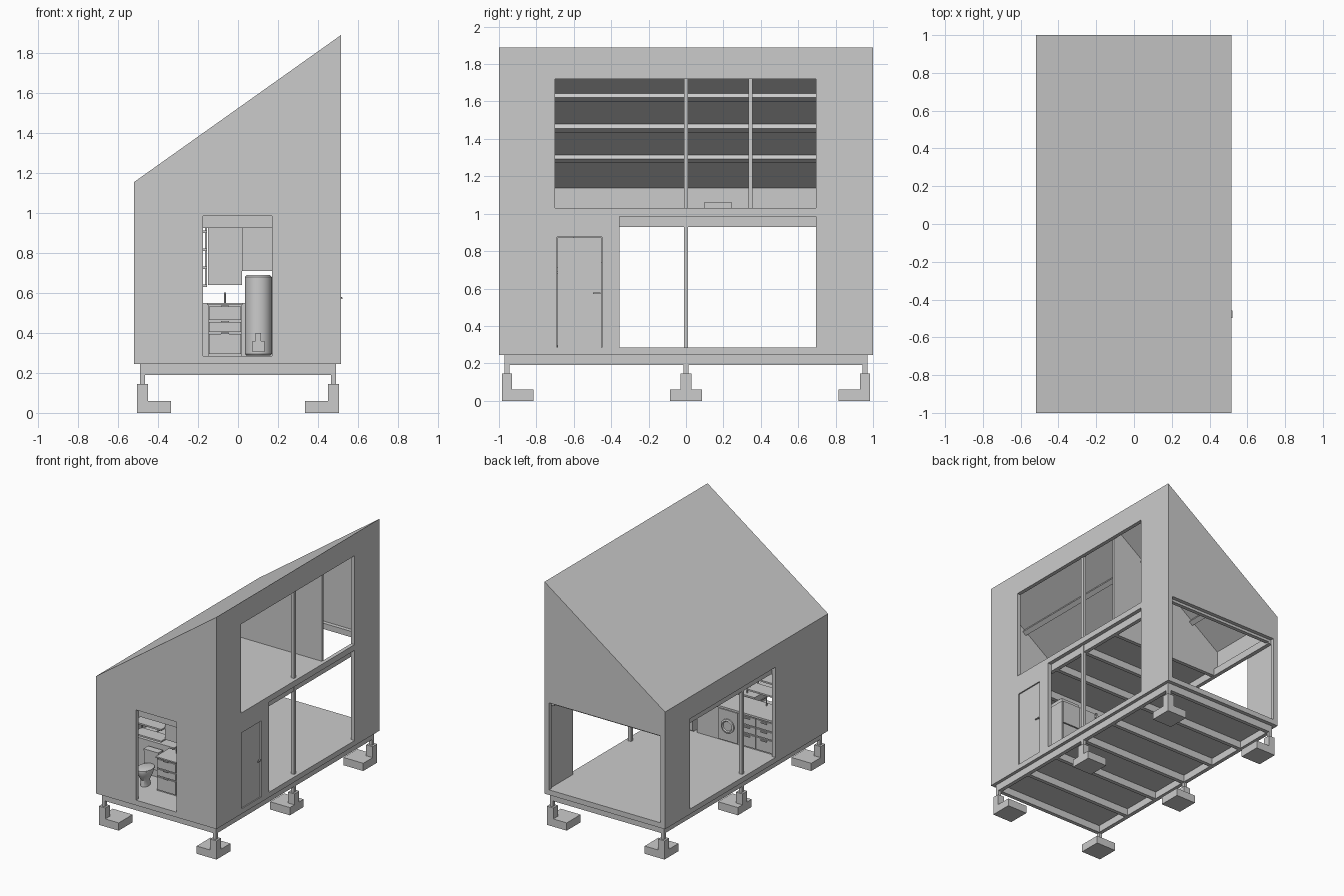
import bpy, bmesh, math
from mathutils import Vector

if "Cube" in bpy.data.objects:
    bpy.data.objects.remove(bpy.data.objects["Cube"])


def finish(name, bm, smooth=False):
    bmesh.ops.recalc_face_normals(bm, faces=bm.faces)
    me = bpy.data.meshes.new(name)
    bm.to_mesh(me)
    bm.free()
    ob = bpy.data.objects.new(name, me)
    bpy.context.collection.objects.link(ob)
    if smooth:
        bpy.ops.object.select_all(action='DESELECT')
        ob.select_set(True)
        bpy.context.view_layer.objects.active = ob
        bpy.ops.object.shade_smooth_by_angle()
    return ob


def boxes(name, spans):
    """One object made of boxes given as (x0, x1, y0, y1, z0, z1)."""
    bm = bmesh.new()
    for x0, x1, y0, y1, z0, z1 in spans:
        vs = bmesh.ops.create_cube(bm, size=1)['verts']
        for v in vs:
            v.co = Vector(((x0 + x1) / 2 + v.co.x * (x1 - x0),
                           (y0 + y1) / 2 + v.co.y * (y1 - y0),
                           (z0 + z1) / 2 + v.co.z * (z1 - z0)))
    return finish(name, bm)


def prism(name, pts, y0, y1):
    """Profile in x-z pushed along y."""
    bm = bmesh.new()
    f = bm.faces.new([bm.verts.new((x, y0, z)) for x, z in pts])
    ext = bmesh.ops.extrude_face_region(bm, geom=[f])['geom']
    for v in ext:
        if isinstance(v, bmesh.types.BMVert):
            v.co.y = y1
    return finish(name, bm)


def lathe(name, profile, centre, scale=(1, 1), axis='Z', n=32):
    """Stacked rings (radius, height) about an axis."""
    bm = bmesh.new()
    rings = []
    for r, h in profile:
        ring = []
        for i in range(n):
            a = 2 * math.pi * i / n
            p = (r * math.cos(a) * scale[0], r * math.sin(a) * scale[1], h)
            if axis == 'Y':
                p = (p[0], p[2], p[1])
            ring.append(bm.verts.new(Vector(centre) + Vector(p)))
        rings.append(ring)
    for a, b in zip(rings, rings[1:]):
        for i in range(n):
            bm.faces.new((a[i], a[(i + 1) % n], b[(i + 1) % n], b[i]))
    bm.faces.new(rings[0])
    bm.faces.new(rings[-1])
    return finish(name, bm, True)


def roof_z(x):
    return 1.155 + 0.71 * (x + 0.52)


L, R = -0.52, 0.515
IL, IR = -0.49, 0.485      # inner wall faces
FLOOR, LOFT = 0.285, 1.03
T = 0.04                   # vertical roof thickness

# House shell: sloped prism hollowed out, with openings cut through
shell = prism("house_shell", [(L, 0.245), (R, 0.245), (R, 1.89), (L, 1.155)], -1, 1)
cutters = [
    prism("cut_inside", [(IL, FLOOR), (IR, FLOOR), (IR, roof_z(IR) - T), (IL, roof_z(IL) - T)], -0.97, 0.97),
    boxes("cut_front", [(-0.175, 0.17, -1.1, -0.9, FLOOR, 0.985)]),
    boxes("cut_back", [(-0.48, 0.475, 0.9, 1.1, FLOOR, 0.96)]),
    boxes("cut_sides", [(-0.7, 0.7, -0.355, 0.695, FLOOR, 0.985)]),
    boxes("cut_door", [(0.4, 0.6, -0.69, -0.45, FLOOR, 0.875)]),
    boxes("cut_loft_window", [(0.4, 0.6, -0.70, 0.695, LOFT, 1.72)]),
]
bpy.context.view_layer.objects.active = shell
for c in cutters:
    m = shell.modifiers.new("cut", 'BOOLEAN')
    m.operation, m.solver, m.object = 'DIFFERENCE', 'EXACT', c
    bpy.ops.object.modifier_apply(modifier=m.name)
for c in cutters:
    bpy.data.objects.remove(c)

# Door and handle
boxes("side_door", [(0.485, 0.507, -0.688, -0.452, FLOOR, 0.873)])
boxes("door_handle", [(0.507, 0.52, -0.47, -0.46, 0.57, 0.58),
                      (0.514, 0.522, -0.497, -0.458, 0.57, 0.578)])

# Window posts
boxes("window_posts", [(0.465, 0.49, -0.012, 0.012, FLOOR, 0.985),
                       (0.465, 0.49, -0.012, 0.012, LOFT, 1.74),
                       (-0.49, -0.465, -0.012, 0.012, FLOOR, 0.985)])

# Loft floor, its joists and the ring beam around the walls
WALL_Y = 0.345
boxes("loft_floor", [(IL, IR, -0.97, WALL_Y + 0.01, 0.985, LOFT)])
boxes("loft_joists", [(IL, IR, y - 0.015, y + 0.015, 0.93, 0.985)
                      for y in (-0.66, -0.32, 0.0, 0.34)])
boxes("ring_beam", [(IL, IL + 0.03, -0.97, 0.97, 0.928, 0.985),
                    (IR - 0.03, IR, -0.97, 0.97, 0.928, 0.985),
                    (IL, IR, -0.97, -0.94, 0.925, 0.985),
                    (IL, IR, 0.94, 0.97, 0.94, 0.985)])

# Loft end wall and roof purlins
prism("loft_wall", [(IL, LOFT), (IR, LOFT), (IR, roof_z(IR) - T), (IL, roof_z(IL) - T)],
      WALL_Y - 0.01, WALL_Y + 0.01)
for i in range(4):
    x = -0.255 + 0.232 * i
    w = 0.015
    prism("purlin_%d" % i,
          [(x - w, roof_z(x - w) - T), (x + w, roof_z(x + w) - T),
           (x + w + 0.015, roof_z(x + w) - T - 0.022), (x - w + 0.015, roof_z(x - w) - T - 0.022)],
          -0.97, 0.97)
boxes("loft_wall_unit", [(IL, IL + 0.04, 0.095, 0.245, LOFT, 1.06)])

# Base frame with cross joists
boxes("base_frame", [(s * 0.475 - 0.015, s * 0.475 + 0.015, -0.97, 0.97, 0.19, 0.245) for s in (-1, 1)]
      + [(-0.49, 0.49, s * 0.955 - 0.015, s * 0.955 + 0.015, 0.19, 0.245) for s in (-1, 1)])
boxes("base_joists", [(-0.46, 0.46, y - 0.015, y + 0.015, 0.19, 0.245)
                      for y in [-0.955 + 1.91 * k / 6 for k in range(1, 6)]])

# Six footings: pad, pedestal at the outer side, thin steel post
for sx in (-1, 1):
    for sy in (-1, 0, 1):
        def part(a, b, c, d, half, z0, z1):
            xs = sorted((sx * a, sx * b))
            ys = sorted((sy * c, sy * d)) if sy else (-half, half)
            return (*xs, *ys, z0, z1)
        boxes("footing_%d_%d" % (sx + 1, sy + 1),
              [part(0.335, 0.505, 0.815, 0.985, 0.085, 0, 0.06),
               part(0.45, 0.505, 0.93, 0.985, 0.03, 0.06, 0.145),
               part(0.465, 0.49, 0.945, 0.97, 0.014, 0.145, 0.19)])

# Bathroom vanity with drawers, facing the front opening
VY = -0.78
boxes("vanity", [(-0.15, 0.02, VY, -0.62, FLOOR, 0.54), (-0.155, 0.022, VY - 0.01, -0.62, 0.54, 0.55)])
boxes("vanity_drawers", [(-0.145, 0.015, VY - 0.008, VY, a, b)
                         for a, b in ((0.295, 0.395), (0.405, 0.455), (0.465, 0.532))])
boxes("vanity_handles", [(-0.085, -0.045, VY - 0.018, VY - 0.008, z, z + 0.008) for z in (0.395, 0.452, 0.53)])
lathe("vanity_tap", [(0.005, 0.55), (0.004, 0.6)], (-0.065, -0.66, 0), n=12)
boxes("vanity_tap_spout", [(-0.069, -0.061, -0.71, -0.656, 0.594, 0.602)])
boxes("mirror_cabinet", [(-0.15, 0.019, -0.68, -0.62, 0.64, 0.925)])

# Water tank with cabinet above
lathe("water_tank", [(0.06, 0.287), (0.067, 0.295), (0.067, 0.68), (0.058, 0.69)], (0.102, -0.7, 0))
boxes("tank_panel", [(0.072, 0.132, -0.78, -0.755, 0.305, 0.36), (0.088, 0.115, -0.775, -0.755, 0.36, 0.4)])
boxes("tank_cabinet", [(0.021, 0.18, -0.72, -0.6, 0.71, 0.925)])

# Open shelves above the toilet
boxes("bath_shelves", [(-0.40, -0.155, -0.72, -0.61, z, z + 0.012) for z in (0.63, 0.72, 0.81, 0.9)]
      + [(x, x + 0.01, -0.62, -0.61, 0.63, 0.93) for x in (-0.4, -0.165)])

# Toilet: lathed bowl, seat and cistern
TX, TY = -0.27, -0.75
lathe("toilet_bowl", [(0.035, FLOOR), (0.032, 0.33), (0.05, 0.37), (0.06, 0.4), (0.06, 0.41)],
      (TX, TY, 0), (0.9, 1.25))
lathe("toilet_seat", [(0.063, 0.412), (0.063, 0.42), (0.055, 0.424)], (TX, TY, 0), (0.9, 1.25))
boxes("toilet_cistern", [(TX - 0.06, TX + 0.06, -0.68, -0.63, 0.38, 0.51),
                         (TX - 0.064, TX + 0.064, -0.684, -0.626, 0.51, 0.522)])

# Kitchen run facing the living room
KY = -0.38
boxes("kitchen_base", [(IL, 0.17, -0.6, KY, FLOOR, 0.535)])
boxes("kitchen_top", [(IL, 0.17, -0.6, KY + 0.01, 0.535, 0.55)])
boxes("kitchen_fronts", [(x, x + 0.14, KY, KY + 0.008, a, b)
                         for x in (-0.48, -0.335) for a, b in ((0.295, 0.39), (0.4, 0.455), (0.465, 0.528))])
boxes("kitchen_handles", [(x, x + 0.05, KY + 0.008, KY + 0.018, z, z + 0.008)
                          for x in (-0.435, -0.29) for z in (0.375, 0.442, 0.513)])
lathe("kitchen_tap", [(0.005, 0.55), (0.004, 0.62)], (-0.3, -0.56, 0), n=12)
boxes("kitchen_tap_spout", [(-0.304, -0.296, -0.564, -0.49, 0.614, 0.622)])
boxes("kitchen_wall_shelves", [(IL, -0.2, -0.58, -0.46, z, z + 0.012) for z in (0.68, 0.78)])

# Washing machine front with round door
boxes("washer_front", [(-0.18, -0.02, KY, KY + 0.008, 0.292, 0.53)])
lathe("washer_door", [(0.055, 0), (0.055, 0.01), (0.042, 0.014), (0.036, 0.006)],
      (-0.1, KY + 0.008, 0.41), axis='Y')

# Tall fridge
boxes("fridge", [(0.2, 0.36, -0.58, KY, FLOOR, 0.74)])
boxes("fridge_doors", [(0.203, 0.357, KY, KY + 0.01, 0.292, 0.55), (0.203, 0.357, KY, KY + 0.01, 0.558, 0.735)])
